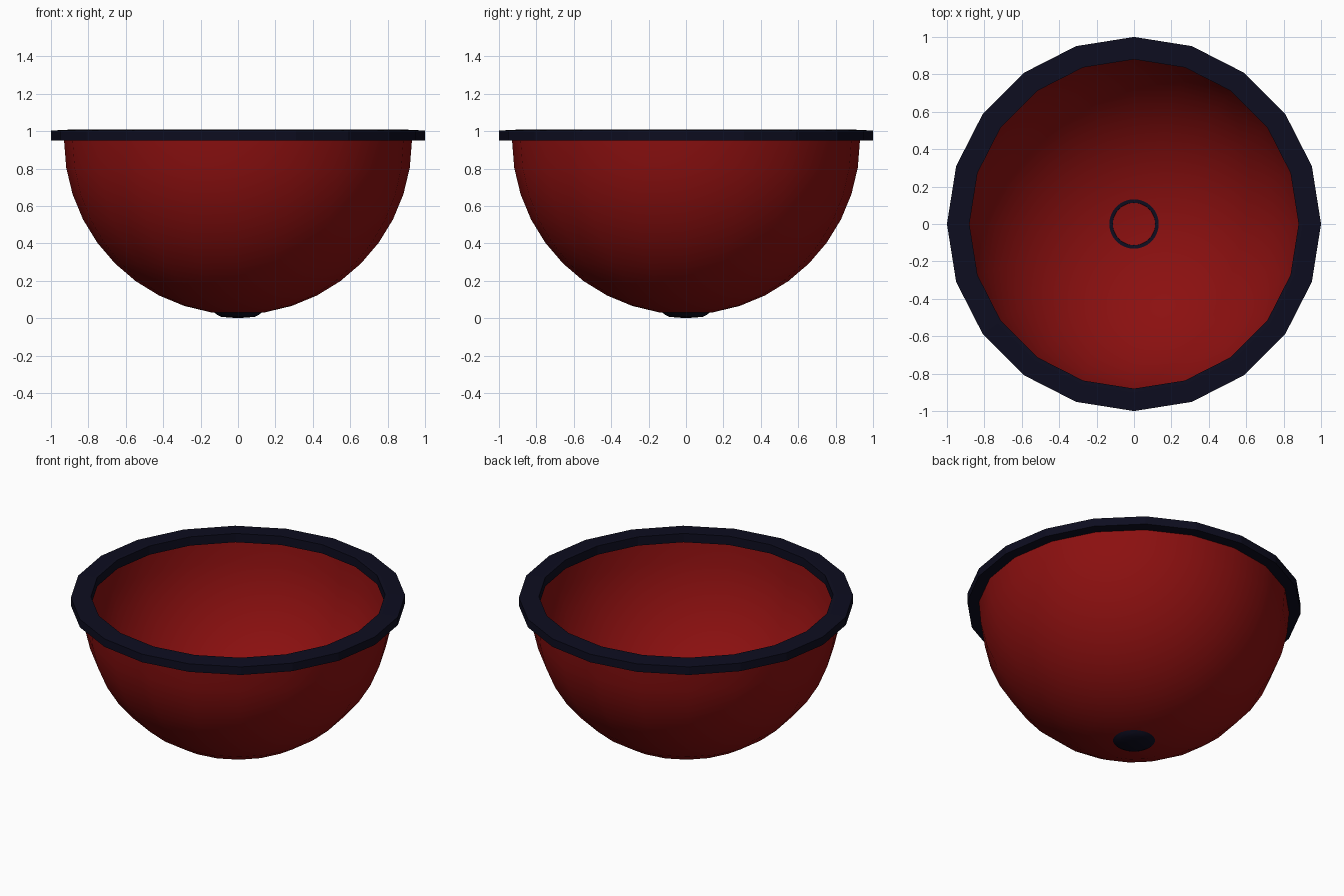
import bpy, bmesh, math

if "Cube" in bpy.data.objects:
    bpy.data.objects.remove(bpy.data.objects["Cube"], do_unlink=True)


def material(name, rgb):
    mat = bpy.data.materials.new(name)
    mat.use_nodes = True
    mat.diffuse_color = (*rgb, 1)
    mat.node_tree.nodes["Principled BSDF"].inputs["Base Color"].default_value = (*rgb, 1)
    return mat


def lathe(name, profile, sides, mat, closed=False, smooth_angle=None):
    """Spin a (radius, height) profile around z."""
    bm = bmesh.new()
    verts = [bm.verts.new((r, 0, z)) for r, z in profile]
    pairs = list(zip(verts, verts[1:]))
    if closed:
        pairs.append((verts[-1], verts[0]))
    edges = [bm.edges.new(p) for p in pairs]
    bmesh.ops.spin(bm, geom=verts + edges, axis=(0, 0, 1), cent=(0, 0, 0),
                   angle=math.tau, steps=sides, use_merge=True)
    bmesh.ops.remove_doubles(bm, verts=bm.verts, dist=0.0005)
    bmesh.ops.recalc_face_normals(bm, faces=bm.faces)
    mesh = bpy.data.meshes.new(name)
    bm.to_mesh(mesh)
    bm.free()
    mesh.materials.append(mat)
    obj = bpy.data.objects.new(name, mesh)
    bpy.context.collection.objects.link(obj)
    if smooth_angle:
        bpy.ops.object.select_all(action='DESELECT')
        obj.select_set(True)
        bpy.context.view_layer.objects.active = obj
        bpy.ops.object.shade_smooth_by_angle(angle=math.radians(smooth_angle))
    return obj


red = material("deep red", (0.26, 0.005, 0.005))
navy = material("dark navy", (0.004, 0.004, 0.014))

# Hemispherical bowl, open at the top
radius, brim = 0.93, 0.95
angles = [math.radians(9 * i) for i in range(11)]
bowl = [(radius * math.cos(a), brim - radius * math.sin(a)) for a in angles]
lathe("bowl", bowl, 20, red, smooth_angle=40)

# Flat faceted rim, rising slightly towards its inner edge
lathe("rim", [(0.88, 0.95), (1, 0.95), (1, 1.003), (0.9, 1.008), (0.88, 1.008)],
      20, navy, closed=True)

# Small foot under the bowl, its lip showing as a thin ring inside
lathe("foot", [(0, 0), (0.09, 0.007), (0.115, 0.02), (0.132, 0.036),
               (0.114, 0.034), (0.112, 0.022)], 32, navy, smooth_angle=30)
